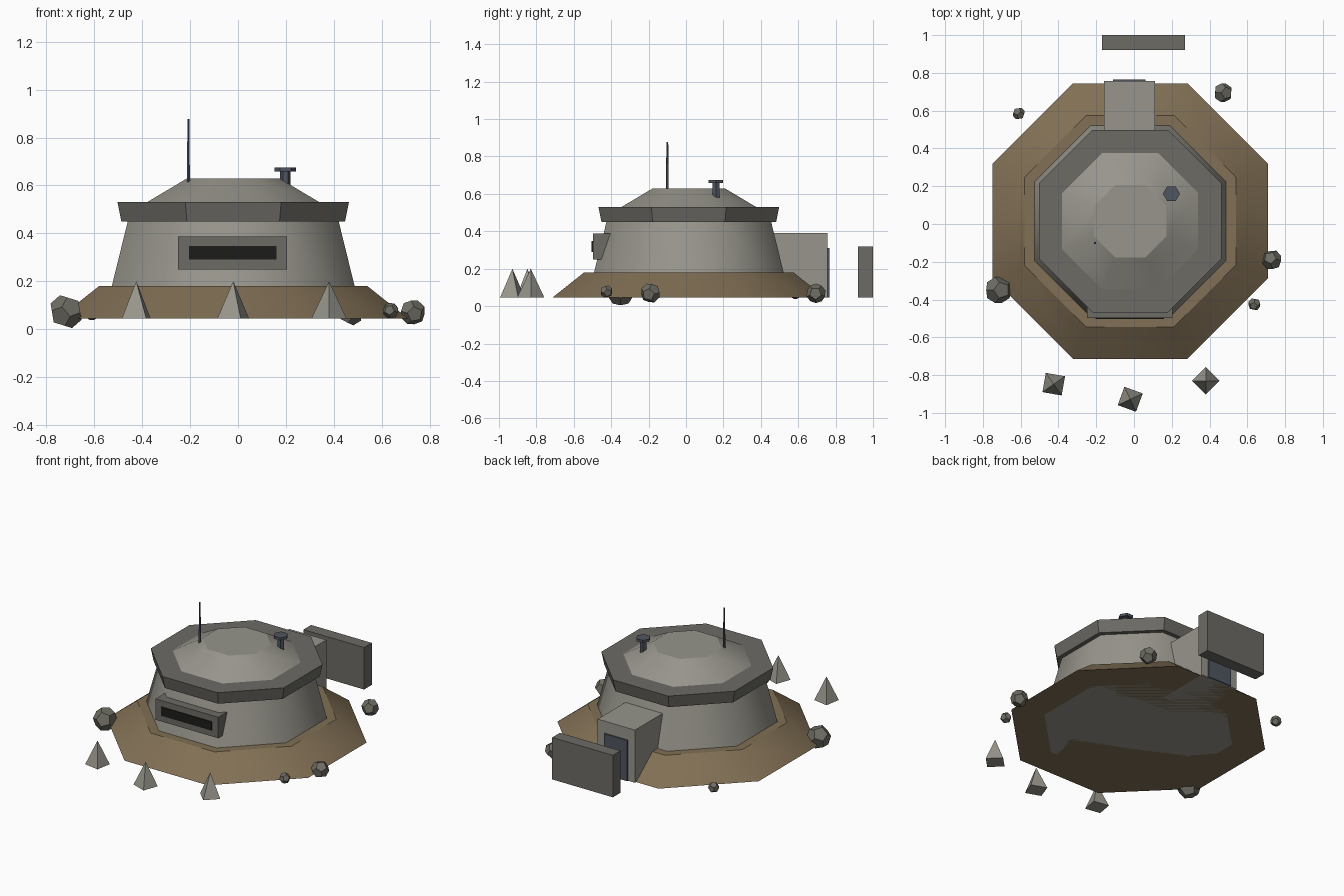
import bpy, bmesh, math
from mathutils import Matrix, Vector, Euler

if "Cube" in bpy.data.objects:
    bpy.data.objects.remove(bpy.data.objects["Cube"])

CX, CY, G = -0.02, 0.015, 0.045          # bunker centre and ground level


def material(name, r, g, b):
    m = bpy.data.materials.new(name)
    m.diffuse_color = (r, g, b, 1)
    m.use_nodes = True
    m.node_tree.nodes["Principled BSDF"].inputs["Base Color"].default_value = m.diffuse_color
    return m


CONCRETE = material("concrete", 0.31, 0.30, 0.26)
DARK = material("dark_concrete", 0.15, 0.145, 0.13)
EARTH = material("earth", 0.22, 0.16, 0.09)
STEEL = material("steel", 0.08, 0.09, 0.115)
BLACK = material("black", 0.012, 0.012, 0.01)
STONE = material("stone", 0.16, 0.155, 0.13)


def finish(name, bm, mat):
    bmesh.ops.recalc_face_normals(bm, faces=bm.faces[:])
    mesh = bpy.data.meshes.new(name)
    bm.to_mesh(mesh)
    bm.free()
    mesh.materials.append(mat)
    ob = bpy.data.objects.new(name, mesh)
    bpy.context.collection.objects.link(ob)
    return ob


def frustum(name, n, x, y, z0, z1, r0, r1, mat, turn=0.0, smooth=False):
    """Tapered prism; turn is the angle of the first corner in degrees."""
    bm = bmesh.new()
    m = Matrix.Translation((x, y, (z0 + z1) / 2)) @ Matrix.Rotation(math.radians(turn), 4, 'Z')
    bmesh.ops.create_cone(bm, cap_ends=True, segments=n, radius1=r0, radius2=r1,
                          depth=z1 - z0, matrix=m)
    if smooth:                            # rounded sides, crisp rims
        for f in bm.faces:
            f.smooth = len(f.verts) == 4
            if not f.smooth:
                for e in f.edges:
                    e.smooth = False
    return finish(name, bm, mat)


def octagon(name, z0, z1, a0, a1, mat, smooth=False):
    """Eight-sided tier given by its half widths across flats."""
    k = math.cos(math.pi / 8)
    return frustum(name, 8, CX, CY, z0, z1, a0 / k, a1 / k, mat, 22.5, smooth)


def box(name, x0, x1, y0, y1, z0, z1, mat):
    bm = bmesh.new()
    m = Matrix.Translation(((x0 + x1) / 2, (y0 + y1) / 2, (z0 + z1) / 2)) \
        @ Matrix.Diagonal((x1 - x0, y1 - y0, z1 - z0, 1))
    bmesh.ops.create_cube(bm, size=1, matrix=m)
    return finish(name, bm, mat)


def rock(name, x, y, z, r, rot):
    """Twelve-sided stone: the dual of an icosahedron."""
    ico = bmesh.new()
    bmesh.ops.create_icosphere(ico, subdivisions=1, radius=1)
    pts = [f.calc_center_median().normalized() * r for f in ico.faces]
    ico.free()
    bm = bmesh.new()
    for p in pts:
        bm.verts.new(p)
    bmesh.ops.convex_hull(bm, input=bm.verts[:])
    bmesh.ops.dissolve_limit(bm, angle_limit=0.1, verts=bm.verts[:], edges=bm.edges[:])
    bm.transform(Matrix.Translation((x, y, z)) @ Euler(rot).to_matrix().to_4x4())
    return finish(name, bm, STONE)


# Main body tiers
octagon("earth_berm", G, 0.18, 0.73, 0.56, EARTH, True)
octagon("bunker_wall", G, 0.46, 0.54, 0.438, CONCRETE, True)
octagon("roof_slab", 0.45, 0.53, 0.467, 0.483, DARK)
octagon("roof_dome", 0.53, 0.63, 0.36, 0.192, CONCRETE, True)

# Firing slit at the front
box("slit_frame", -0.25, 0.205, -0.498, -0.40, 0.25, 0.387, DARK)
box("firing_slit", -0.205, 0.16, -0.504, -0.42, 0.29, 0.347, BLACK)

# Entrance, door and blast wall at the back
box("entrance_block", -0.16, 0.11, 0.40, 0.757, G, 0.39, CONCRETE)
box("door", -0.11, 0.06, 0.74, 0.766, G, 0.312, STEEL)
box("blast_wall", -0.17, 0.27, 0.92, 1.0, G, 0.32, DARK)

# Roof fittings
frustum("antenna", 6, -0.207, -0.10, 0.60, 0.878, 0.007, 0.005, STEEL)
frustum("vent_pipe", 6, 0.198, 0.16, 0.55, 0.66, 0.022, 0.022, STEEL, 30)
frustum("vent_cap", 6, 0.198, 0.16, 0.658, 0.675, 0.045, 0.045, STEEL, 30)

# Pyramid obstacles along the front
for i, (x, y, turn) in enumerate([(-0.425, -0.848, 35), (-0.02, -0.928, 25), (0.38, -0.83, 0)]):
    frustum(f"obstacle_{i + 1}", 4, x, y, G, 0.20, 0.073, 0.0, CONCRETE, turn)

# Loose rocks around the berm
for i, (x, y, z, r) in enumerate([(-0.718, -0.35, 0.073, 0.073), (0.73, -0.19, 0.07, 0.054),
                                  (0.637, -0.425, 0.077, 0.034), (0.472, 0.695, 0.068, 0.053),
                                  (-0.61, 0.585, 0.07, 0.034)]):
    rock(f"rock_{i + 1}", x, y, z, r, (0.4 * i, 0.3 + 0.7 * i, 1.1 * i))
